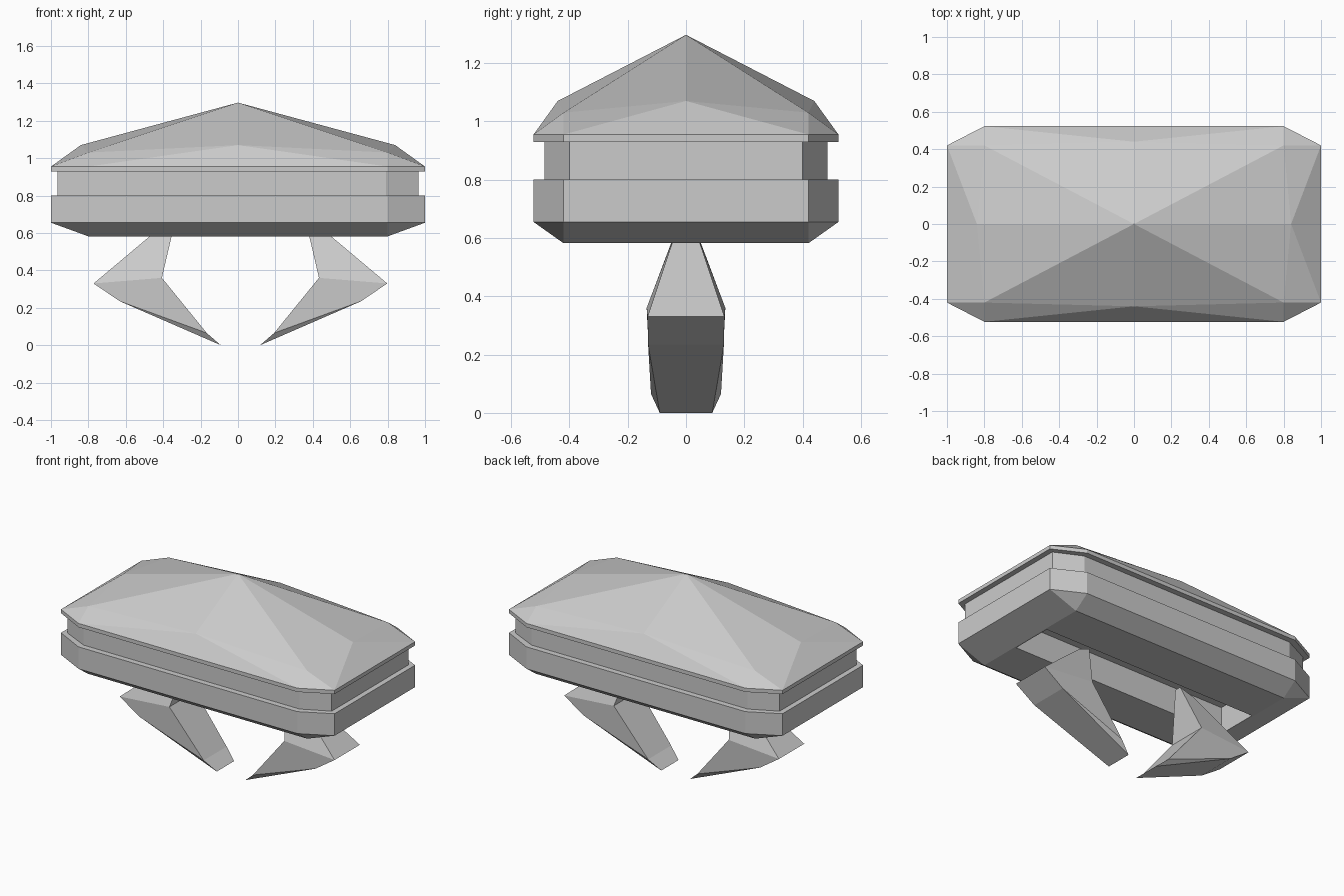
import bpy, bmesh

if "Cube" in bpy.data.objects:
    bpy.data.objects.remove(bpy.data.objects["Cube"])

CX = 0.013  # legs mirror about this x


def finish(name, bm):
    bmesh.ops.recalc_face_normals(bm, faces=bm.faces)
    me = bpy.data.meshes.new(name)
    bm.to_mesh(me)
    bm.free()
    ob = bpy.data.objects.new(name, me)
    bpy.context.collection.objects.link(ob)
    return ob


def hull(name, pts):
    bm = bmesh.new()
    for p in pts:
        bm.verts.new(p)
    bmesh.ops.convex_hull(bm, input=bm.verts[:])
    bmesh.ops.dissolve_limit(bm, angle_limit=0.01, verts=bm.verts[:], edges=bm.edges[:])
    return finish(name, bm)


def sym(x, y, z):
    # mirror a point into all four quadrants
    return list({(sx * x, sy * y, z) for sx in (1, -1) for sy in (1, -1)})


def octagon(x, y, xi, yi, z):
    return sym(x, yi, z) + sym(xi, y, z)


RIM = (1.0, 0.523, 0.8, 0.42)

# Faceted lid with a pointed crown
hull("lid", octagon(*RIM, 0.93) + octagon(*RIM, 0.955) + sym(0.8, 0.42, 1.03)
     + sym(0.84, 0, 1.07) + sym(0, 0.44, 1.07) + [(0, 0, 1.297)])

# Recessed band between lid and lower shell
hull("recessed_band", octagon(0.965, 0.485, 0.79, 0.4, 0.8)
     + octagon(0.965, 0.485, 0.79, 0.4, 0.93))

# Lower shell with bevelled underside and a long slot for the legs
shell = hull("lower_shell", octagon(*RIM, 0.8) + octagon(*RIM, 0.655) + sym(0.8, 0.42, 0.582))
cutter = hull("slot_cutter", sym(0.79, 0.14, 0.5) + sym(0.79, 0.14, 0.76))
cutter.hide_render = True
cutter.hide_viewport = True
cut = shell.modifiers.new("slot", 'BOOLEAN')
cut.operation = 'DIFFERENCE'
cut.solver = 'EXACT'
cut.object = cutter

# Claw legs: (x, z, half width) along the outer and inner edges
outer = [(0.785, 0.33, 0.132), (0.645, 0.235, 0.13), (0.105, 0.0, 0.09)]
inner = [(0.42, 0.36, 0.135), (0.18, 0.065, 0.12)]
top = [(0.44, 0.62, 0.035), (0.35, 0.66, 0.022)]
for side, s in (("right", 1), ("left", -1)):
    bm = bmesh.new()

    def pair(p):
        return [bm.verts.new((CX + s * p[0], k * p[2], p[1])) for k in (-1, 1)]

    (o1, o2, tip), (i1, i2), (to, ti) = ([pair(p) for p in e] for e in (outer, inner, top))
    loop = [to, o1, o2, tip, i2, i1, ti]
    for a, b in zip(loop, loop[1:] + loop[:1]):
        bm.faces.new((a[0], a[1], b[1], b[0]))
    for k in (0, 1):
        for f in ((to, o1, i1, ti), (o1, o2, i2, i1), (o2, tip, i2)):
            bm.faces.new([v[k] for v in f])
    finish(side + "_claw_leg", bm)
